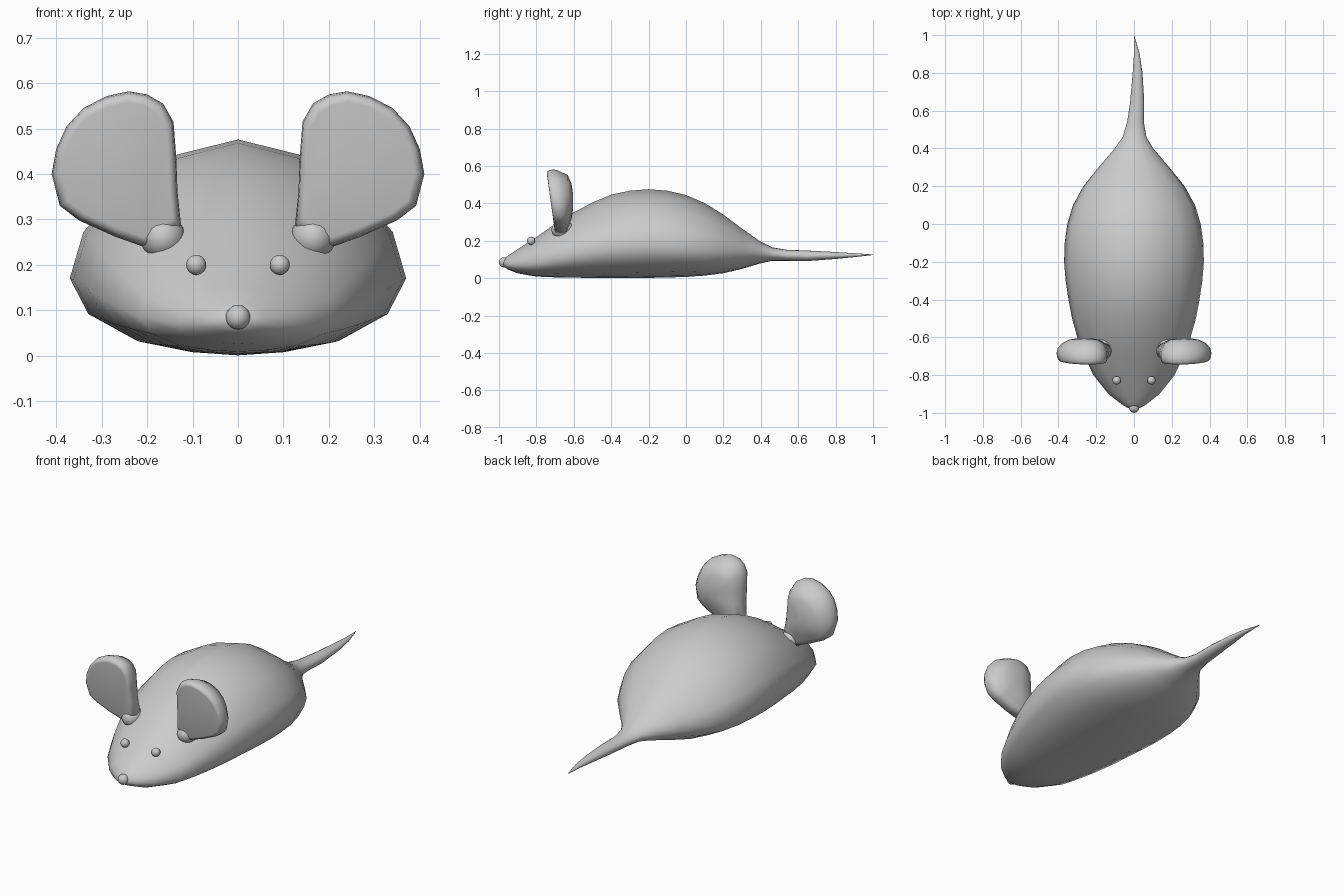
import bpy, bmesh, math
from mathutils import Vector

if "Cube" in bpy.data.objects:
    bpy.data.objects.remove(bpy.data.objects["Cube"])


def finish(name, bm, angle=60):
    bmesh.ops.recalc_face_normals(bm, faces=bm.faces)
    me = bpy.data.meshes.new(name)
    bm.to_mesh(me)
    bm.free()
    ob = bpy.data.objects.new(name, me)
    bpy.context.collection.objects.link(ob)
    bpy.ops.object.select_all(action='DESELECT')
    ob.select_set(True)
    bpy.context.view_layer.objects.active = ob
    bpy.ops.object.shade_smooth_by_angle(angle=math.radians(angle))
    return ob


def loft(bm, rings):
    rows = [[bm.verts.new(p) for p in r] for r in rings]
    n = len(rows[0])
    for a, b in zip(rows, rows[1:]):
        for i in range(n):
            j = (i + 1) % n
            bm.faces.new((a[i], a[j], b[j], b[i]))
    bm.faces.new(rows[0])
    bm.faces.new(rows[-1])


# Body and tail: one loft of (y, centre x, half width, bottom, top)
stations = [
    (-.975, 0, .03, .065, .10), (-.955, 0, .065, .048, .118),
    (-.90, 0, .135, .026, .155), (-.80, 0, .215, .009, .22),
    (-.70, 0, .263, .005, .29), (-.60, 0, .30, .003, .352),
    (-.50, 0, .328, .002, .405), (-.40, 0, .347, .001, .447),
    (-.30, 0, .362, .001, .468), (-.20, 0, .37, .002, .476),
    (-.10, 0, .367, .004, .468), (0, 0, .353, .007, .445),
    (.10, 0, .323, .014, .402), (.20, 0, .268, .027, .34),
    (.30, 0, .187, .05, .265), (.40, 0, .102, .08, .195),
    (.46, .003, .063, .093, .165), (.54, .008, .044, .093, .152),
    (.65, .017, .037, .092, .148), (.80, .019, .026, .103, .14),
    (.90, .015, .015, .113, .134), (1.0, 0, .001, .124, .127)]
half = [(0, 1), (.36, .93), (.68, .79), (.92, .57), (1, .355),
        (.89, .19), (.60, .065), (.28, .015), (0, 0)]
rings = []
for y, cx, w, lo, hi in stations:
    t = min(1, max(0, (y - .15) / .35))      # blend to a round tail section
    pts = []
    for i, (u, v) in enumerate(half):
        a = math.pi * i / 8
        u = u * (1 - t) + math.sin(a) * t
        v = v * (1 - t) + (.5 + .5 * math.cos(a)) * t
        pts.append((u * w, lo + v * (hi - lo)))
    ring = pts + [(-x, z) for x, z in pts[-2:0:-1]]
    rings.append([(cx + x, y, z) for x, z in ring])
bm = bmesh.new()
loft(bm, rings)
finish("body_and_tail", bm)

# Ears: teardrop outline, flat front face, domed back, leaning forward
outline = [(.125, .285), (.133, .36), (.136, .44), (.142, .515), (.165, .555),
           (.20, .575), (.24, .582), (.29, .571), (.34, .545), (.377, .505),
           (.40, .455), (.41, .40), (.392, .33), (.35, .298), (.27, .262), (.20, .237)]
centre = Vector((.26, .41))
layers = [(.86, -.722), (.93, -.720), (.98, -.705), (1, -.682),
          (.96, -.658), (.82, -.632), (.55, -.612), (.2, -.603)]
for side, s in (("right", 1), ("left", -1)):
    rings = []
    for k, y in layers:
        ring = []
        for p in outline:
            q = centre + (Vector(p) - centre) * k
            lean = -.14 * (q.y - .40) if y < -.65 else 0
            ring.append((s * q.x, y + lean, q.y))
        rings.append(ring)
    bm = bmesh.new()
    loft(bm, rings)
    finish(side + "_ear", bm)
    # Ear root joining the head
    bm = bmesh.new()
    bmesh.ops.create_uvsphere(bm, u_segments=16, v_segments=8, radius=1)
    for v in bm.verts:
        v.co = Vector((s * .165 + v.co.x * .05, -.66 + v.co.y * .06, .26 + v.co.z * .05))
    finish(side + "_ear_root", bm)

# Eyes and nose
for name, pos, r in (("right_eye", (.092, -.828, .2), .022),
                     ("left_eye", (-.092, -.828, .2), .022),
                     ("nose", (0, -.973, .085), .027)):
    bm = bmesh.new()
    bmesh.ops.create_uvsphere(bm, u_segments=16, v_segments=10, radius=r)
    bmesh.ops.translate(bm, verts=bm.verts, vec=pos)
    finish(name, bm)
